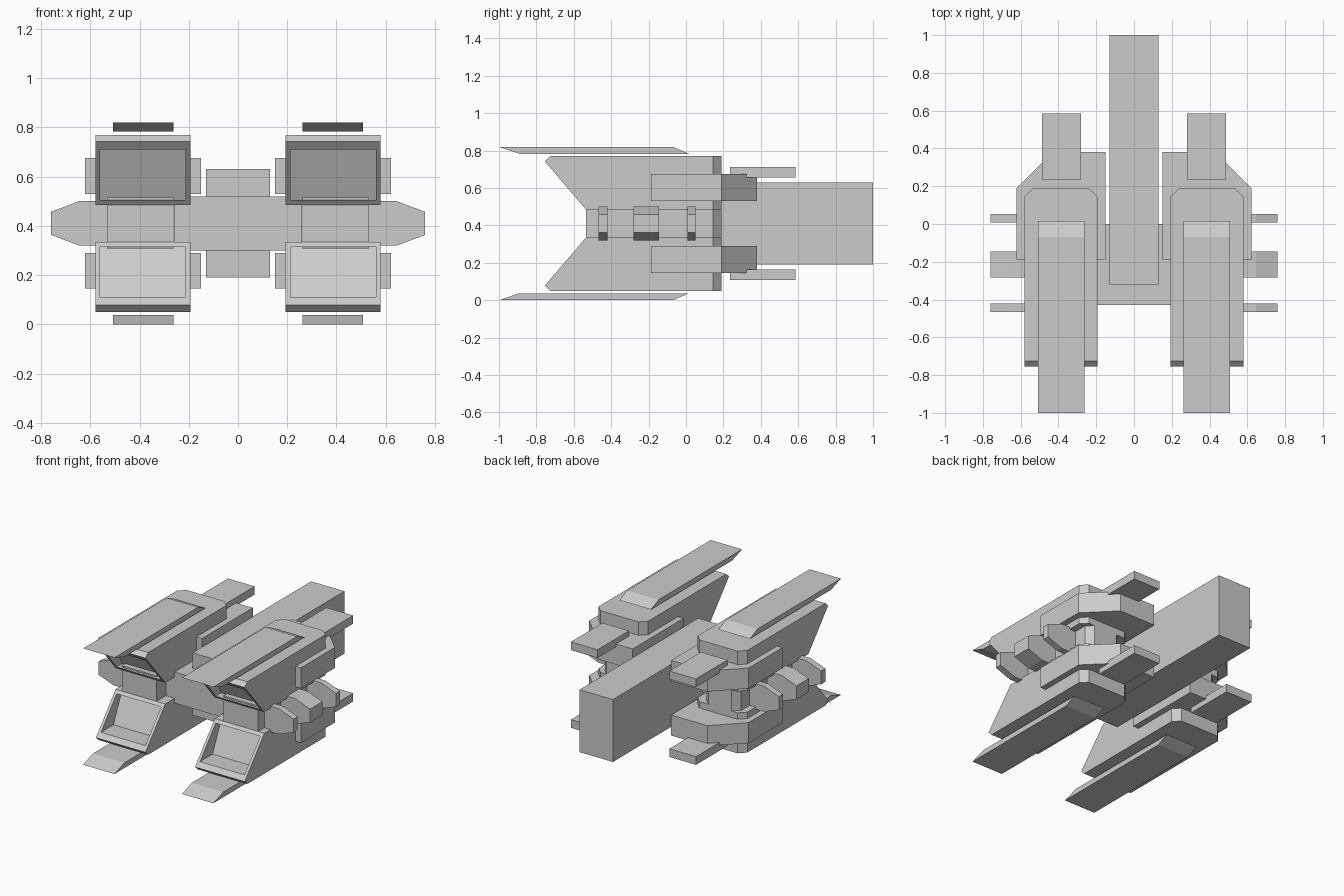
import bpy, bmesh

if "Cube" in bpy.data.objects:
    bpy.data.objects.remove(bpy.data.objects["Cube"])

MID = 0.41  # height of the horizontal symmetry plane


def prism(axis, pts, lo, hi):
    """Closed prism: 2D profile extruded along x, y or z between lo and hi."""
    bm = bmesh.new()

    def place(p, t):
        a, b = p
        return {'x': (t, a, b), 'y': (a, t, b), 'z': (a, b, t)}[axis]

    face = bm.faces.new([bm.verts.new(place(p, lo)) for p in pts])
    out = bmesh.ops.extrude_face_region(bm, geom=[face])['geom']
    for v in out:
        if isinstance(v, bmesh.types.BMVert):
            v.co['xyz'.index(axis)] = hi
    bmesh.ops.recalc_face_normals(bm, faces=bm.faces)
    return bm


def box(x0, x1, y0, y1, z0, z1):
    return prism('z', [(x0, y0), (x1, y0), (x1, y1), (x0, y1)], z0, z1)


def finish(bm, name, sides=((1, 1),)):
    """Write the part once for each (left/right, up/down) mirror sign pair."""
    for i, (sx, sz) in enumerate(sides):
        c = bm.copy()
        for v in c.verts:
            v.co.x *= sx
            v.co.z = MID + sz * (v.co.z - MID)
        bmesh.ops.recalc_face_normals(c, faces=c.faces)
        me = bpy.data.meshes.new(name)
        c.to_mesh(me)
        c.free()
        ob = bpy.data.objects.new(f"{name}_{i + 1}" if len(sides) > 1 else name, me)
        bpy.context.collection.objects.link(ob)
    bm.free()


def chamfer_rear(bm, y_back, size):
    edges = [e for e in bm.edges
             if all(abs(v.co.y - y_back) < 1e-4 for v in e.verts)
             and abs(e.verts[0].co.x - e.verts[1].co.x) < 1e-4]
    bmesh.ops.bevel(bm, geom=edges, offset=size, offset_type='OFFSET',
                    segments=1, profile=0.5, affect='EDGES')


FOUR = [(sx, sz) for sx in (1, -1) for sz in (1, -1)]
TWO = [(1, 1), (-1, 1)]

# Central spine and the bridge joining both sides
finish(box(-0.13, 0.13, -0.32, 1.0, 0.19, 0.63), "central_spine")
finish(box(-0.26, 0.26, -0.43, 0.0, 0.30, 0.52), "cross_bridge")

# Pods: slanted mouth, chamfered rear corners, recessed intake
pod = prism('x', [(-0.535, 0.485), (0.19, 0.485), (0.19, 0.77),
                  (-0.725, 0.77), (-0.755, 0.742)], 0.193, 0.58)
chamfer_rear(pod, 0.19, 0.045)
pod.normal_update()
mouth = max((f for f in pod.faces if f.normal.y < -0.3 and f.normal.z < -0.1),
            key=lambda f: f.calc_area())
bmesh.ops.inset_region(pod, faces=[mouth], thickness=0.02, use_even_offset=True)
slope = (0.755 - 0.535) / (0.742 - 0.485)
for v in mouth.verts:
    v.co.z = 0.71 if v.co.z > 0.62 else 0.505
    v.co.y = -0.535 - slope * (v.co.z - 0.485)
inner = bmesh.ops.extrude_discrete_faces(pod, faces=[mouth])['faces'][0]
for v in inner.verts:
    v.co.y += 0.14 if v.co.z > 0.62 else 0.06
finish(pod, "pod", FOUR)

# Columns between upper and lower pods
column = box(0.262, 0.532, -0.535, 0.19, 0.308, 0.515)
chamfer_rear(column, 0.19, 0.045)
finish(column, "pod_column", TWO)

# Collars wrapped round the rear of each pod
finish(prism('z', [(0.15, -0.187), (0.622, -0.187), (0.622, 0.19),
                   (0.432, 0.38), (0.15, 0.38)], 0.53, 0.675), "pod_collar", FOUR)

# Rear bars
finish(box(0.28, 0.488, 0.235, 0.585, 0.655, 0.713), "rear_bar", FOUR)

# Long fins with slanted ends
finish(prism('x', [(-1.0, 0.82), (-0.07, 0.82), (0.015, 0.783), (-0.89, 0.783)],
             0.263, 0.508), "fin", FOUR)

# Tapered ribs on the outer flanks
for y0, y1, name in ((-0.467, -0.42, "front_rib"), (-0.282, -0.145, "middle_rib"),
                     (0.007, 0.052, "rear_rib")):
    finish(prism('y', [(0.50, 0.32), (0.645, 0.32), (0.76, 0.363), (0.76, 0.457),
                       (0.645, 0.50), (0.50, 0.50)], y0, y1), name, TWO)
